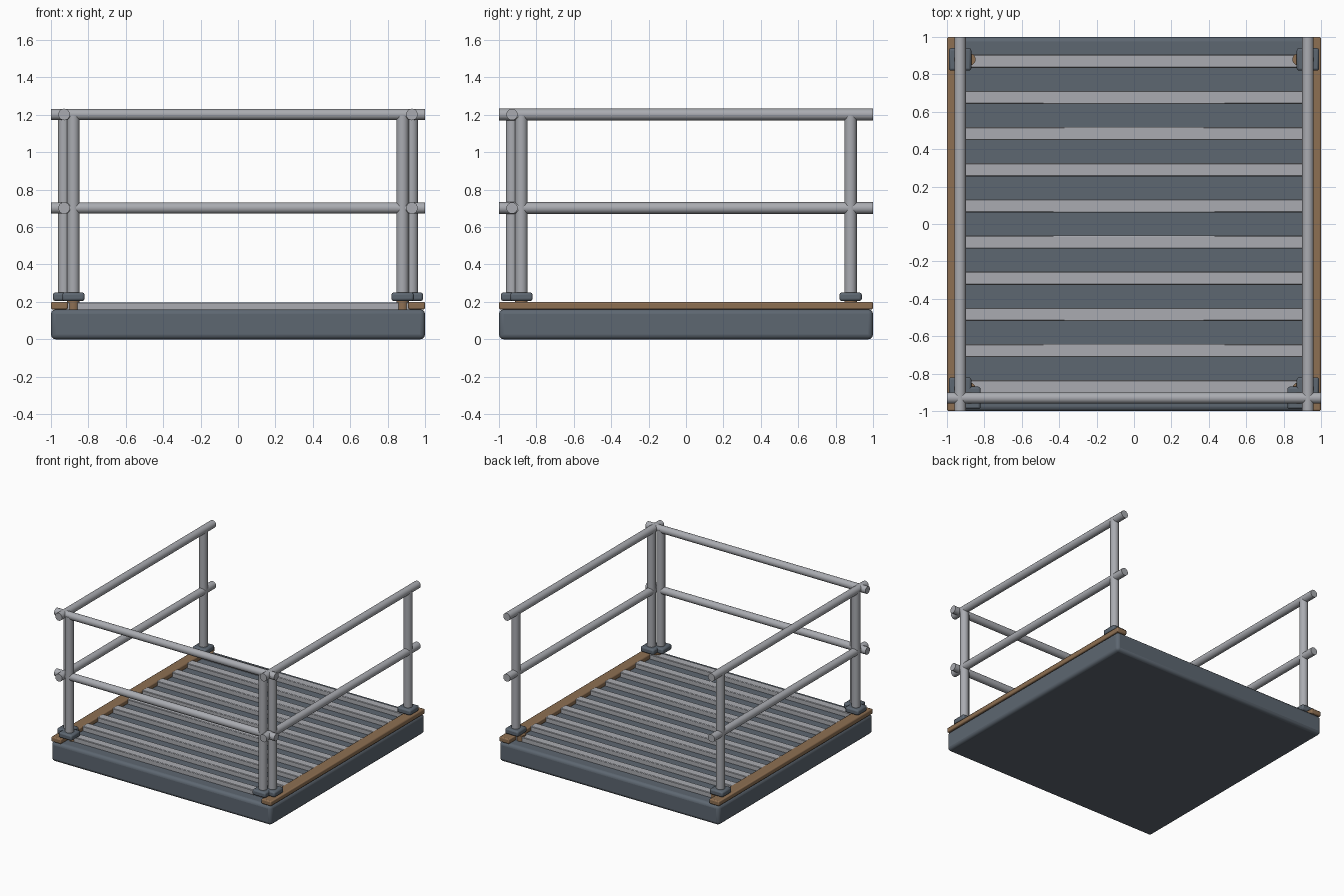
import bpy
from mathutils import Vector

if "Cube" in bpy.data.objects:
    bpy.data.objects.remove(bpy.data.objects["Cube"])


def material(name, rgb):
    m = bpy.data.materials.new(name)
    m.diffuse_color = (*rgb, 1)
    m.use_nodes = True
    m.node_tree.nodes["Principled BSDF"].inputs["Base Color"].default_value = m.diffuse_color
    return m


DARK = material("dark_steel", (0.11, 0.135, 0.165))
LIGHT = material("light_steel", (0.40, 0.41, 0.44))
BROWN = material("brown", (0.27, 0.16, 0.085))


def finish(o, name, mat):
    o.name = name
    o.data.materials.append(mat)
    bpy.ops.object.shade_smooth_by_angle()
    return o


def box(name, lo, hi, mat, bevel=0.0, segments=2):
    lo, hi = Vector(lo), Vector(hi)
    bpy.ops.mesh.primitive_cube_add(size=1, location=(lo + hi) / 2)
    o = bpy.context.object
    o.scale = hi - lo
    bpy.ops.object.transform_apply(location=False, rotation=False, scale=True)
    if bevel:
        b = o.modifiers.new("bevel", 'BEVEL')
        b.width, b.segments = bevel, segments
    return finish(o, name, mat)


def rod(name, a, b, radius, mat):
    a, b = Vector(a), Vector(b)
    d = b - a
    bpy.ops.mesh.primitive_cylinder_add(vertices=20, radius=radius,
                                        depth=d.length, location=(a + b) / 2)
    o = bpy.context.object
    o.rotation_euler = d.to_track_quat('Z', 'Y').to_euler()
    return finish(o, name, mat)


def post(name, x, y):
    # upright tube on a bevelled foot plate
    rod(name + "_post", (x, y, 0.22), (x, y, 1.2), 0.033, LIGHT)
    box(name + "_foot", (x - 0.06, y - 0.06, 0.205),
        (x + 0.06, y + 0.06, 0.25), DARK, 0.012)


# Platform slab
box("platform_base", (-1, -1, 0), (1, 1, 0.16), DARK, 0.025, 3)

# Deck slats
for i in range(10):
    y = -0.87 + i * 1.74 / 9
    box(f"deck_slat_{i}", (-0.92, y - 0.035, 0.155),
        (0.92, y + 0.035, 0.198), LIGHT, 0.004, 1)

# Sides: edge strips, bolts, posts and rails
EDGE, INSET = 0.93, 0.88
for side, s in (("left", -1), ("right", 1)):
    x0, x1 = sorted((s * 0.91, s))
    box(f"{side}_edge_strip", (x0, -1, 0.16), (x1, 1, 0.2), BROWN, 0.008)
    for end, t in (("front", -1), ("back", 1)):
        rod(f"{side}_{end}_bolt", (s * INSET, t * INSET, 0.16),
            (s * INSET, t * INSET, 0.208), 0.033, BROWN)
        post(f"{side}_{end}", s * EDGE, t * INSET)
    for level, z in (("mid", 0.702), ("top", 1.202)):
        rod(f"{side}_{level}_rail", (s * EDGE, -1, z), (s * EDGE, 1, z),
            0.031, LIGHT)
    post(f"front_railing_{side}", s * INSET, -EDGE)

# Front rails
for level, z in (("mid", 0.702), ("top", 1.202)):
    rod(f"front_{level}_rail", (-1, -EDGE, z), (1, -EDGE, z), 0.03, LIGHT)
